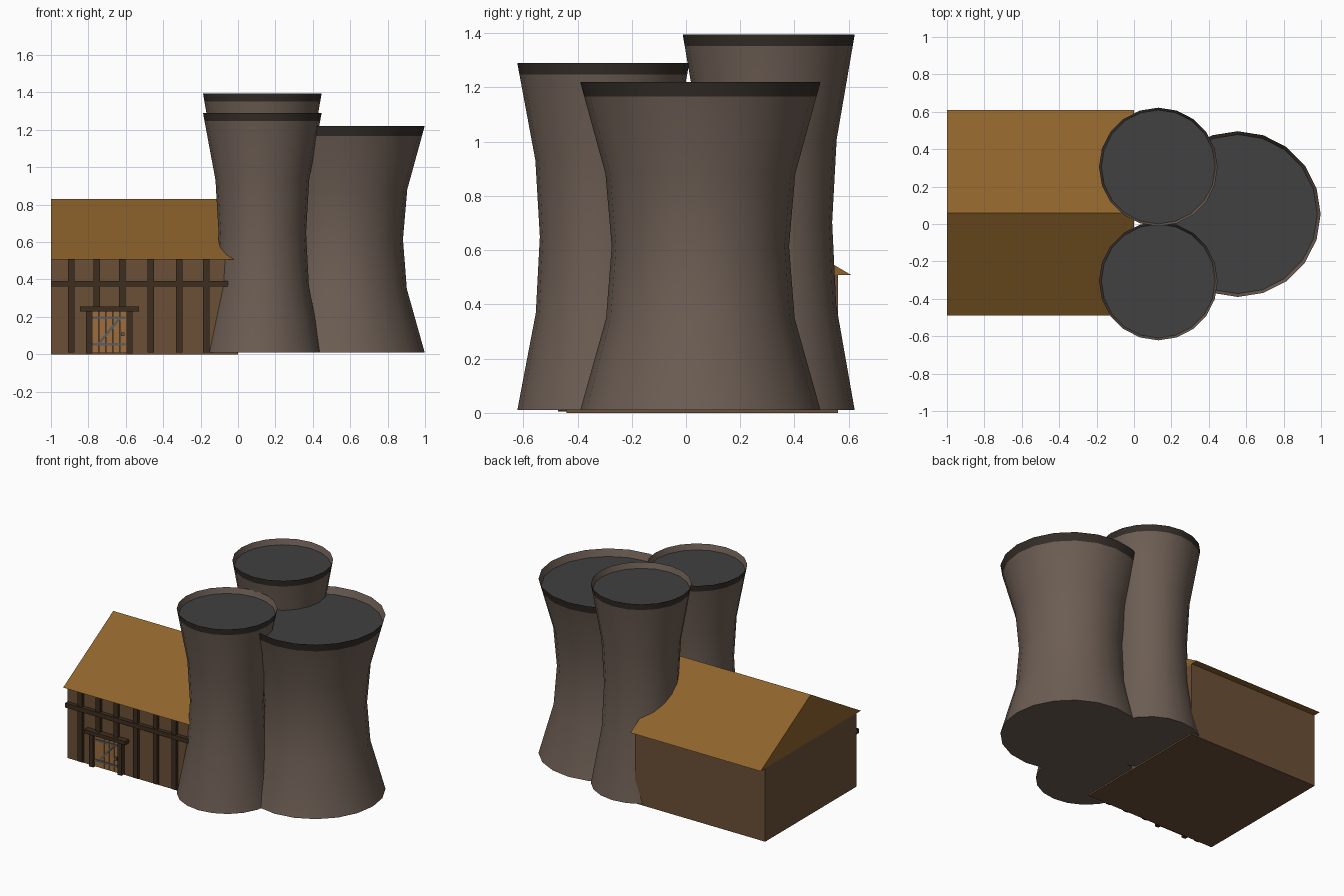
import bpy, bmesh, math

if "Cube" in bpy.data.objects:
    bpy.data.objects.remove(bpy.data.objects["Cube"])


def material(name, r, g, b):
    m = bpy.data.materials.new(name)
    m.diffuse_color = (r, g, b, 1)
    m.use_nodes = True
    m.node_tree.nodes["Principled BSDF"].inputs["Base Color"].default_value = m.diffuse_color
    return m


WALL = material("wall_wood", 0.147, 0.08, 0.038)
BEAM = material("dark_beam", 0.048, 0.027, 0.014)
ROOF = material("thatch", 0.27, 0.125, 0.025)
DOOR = material("door_wood", 0.33, 0.155, 0.05)
IRON = material("iron", 0.11, 0.11, 0.11)
STONE = material("tower_stone", 0.15, 0.11, 0.087)
RIM = material("tower_rim", 0.035, 0.027, 0.021)
CAP = material("tower_cap", 0.052, 0.052, 0.052)


def make(name, verts, faces, mats, indices=None):
    me = bpy.data.meshes.new(name)
    me.from_pydata(verts, [], faces)
    for m in mats:
        me.materials.append(m)
    if indices:
        for p, i in zip(me.polygons, indices):
            p.material_index = i
    bm = bmesh.new()
    bm.from_mesh(me)
    bmesh.ops.recalc_face_normals(bm, faces=bm.faces)
    bm.to_mesh(me)
    bm.free()
    ob = bpy.data.objects.new(name, me)
    bpy.context.collection.objects.link(ob)
    return ob


def box(name, x, y, z, mat):
    verts = [(a, b, c) for a in x for b in y for c in z]
    faces = [(0, 1, 3, 2), (4, 6, 7, 5), (0, 4, 5, 1),
             (2, 3, 7, 6), (0, 2, 6, 4), (1, 5, 7, 3)]
    return make(name, verts, faces, [mat])


def tower(name, cx, cy, r, top, band, n=20):
    """Waisted tower with a dark rim band and a sunken cap."""
    z0 = 0.01
    h = top - z0
    f = 1 - band / h
    rb = 0.79 + 0.21 * (f - 0.72) / 0.28
    rings = [(r, z0), (r * 0.785, z0 + h * 0.28), (r * 0.738, z0 + h * 0.5),
             (r * 0.79, z0 + h * 0.72), (r * rb, top - band), (r, top),
             (r * 0.96, top - band * 0.9)]
    verts = [(cx + q * math.cos(2 * math.pi * i / n),
              cy + q * math.sin(2 * math.pi * i / n), z)
             for q, z in rings for i in range(n)]
    faces, idx = [], []
    for k in range(len(rings) - 1):
        for i in range(n):
            j = (i + 1) % n
            faces.append((k * n + i, k * n + j, (k + 1) * n + j, (k + 1) * n + i))
            idx.append(1 if k == 4 else 0)
    faces += [tuple(range(n)), tuple(range(6 * n, 7 * n))]
    idx += [0, 2]
    ob = make(name, verts, faces, [STONE, RIM, CAP], idx)
    bpy.ops.object.select_all(action='DESELECT')
    ob.select_set(True)
    bpy.context.view_layer.objects.active = ob
    bpy.ops.object.shade_smooth_by_angle(angle=math.radians(30))


# Three towers
tower("front_tower", 0.13, -0.305, 0.317, 1.29, 0.043)
tower("back_tower", 0.13, 0.305, 0.317, 1.395, 0.043)
tower("large_tower", 0.555, 0.053, 0.443, 1.22, 0.053)

# Barn body and solid gable roof
box("barn_walls", (-1, 0), (-0.44, 0.56), (0, 0.51), WALL)
make("barn_roof",
     [(x, y, z) for x in (-1, 0)
      for y, z in ((-0.49, 0.508), (0.61, 0.508), (0.06, 0.83))],
     [(0, 1, 2), (3, 5, 4), (0, 3, 4, 1), (1, 4, 5, 2), (2, 5, 3, 0)], [ROOF])

# Timber framing on the front wall
for i, x in enumerate((-0.892, -0.755, -0.618, -0.467, -0.315, -0.17)):
    bottom = 0.24 if i in (1, 2) else 0.01
    box(f"wall_post_{i + 1}", (x - 0.017, x + 0.017), (-0.46, -0.43),
        (bottom, 0.509), BEAM)
box("wall_rail", (-1, -0.02), (-0.468, -0.43), (0.362, 0.393), BEAM)

# Door frame
for side, x in (("left", -0.797), ("right", -0.58)):
    box(f"door_jamb_{side}", (x - 0.015, x + 0.015), (-0.472, -0.43),
        (0.005, 0.232), BEAM)
box("door_lintel", (-0.845, -0.53), (-0.482, -0.43), (0.23, 0.255), BEAM)

# Door planks
w = 0.188 / 5
for i in range(5):
    x = -0.782 + i * w
    box(f"door_plank_{i + 1}", (x + 0.001, x + w - 0.001), (-0.456, -0.43),
        (0.008, 0.23), DOOR)

# Iron straps, diagonal brace and handle
for label, z in (("upper", 0.195), ("lower", 0.053)):
    box(f"door_strap_{label}", (-0.78, -0.602), (-0.463, -0.45),
        (z - 0.007, z + 0.007), IRON)
make("door_brace",
     [(x, y, z) for y in (-0.462, -0.45)
      for x, z in ((-0.753, 0.058), (-0.735, 0.058), (-0.625, 0.19), (-0.643, 0.19))],
     [(0, 1, 2, 3), (4, 7, 6, 5), (0, 4, 5, 1), (1, 5, 6, 2),
      (2, 6, 7, 3), (3, 7, 4, 0)], [IRON])
box("door_handle", (-0.626, -0.606), (-0.468, -0.45), (0.097, 0.117), IRON)
